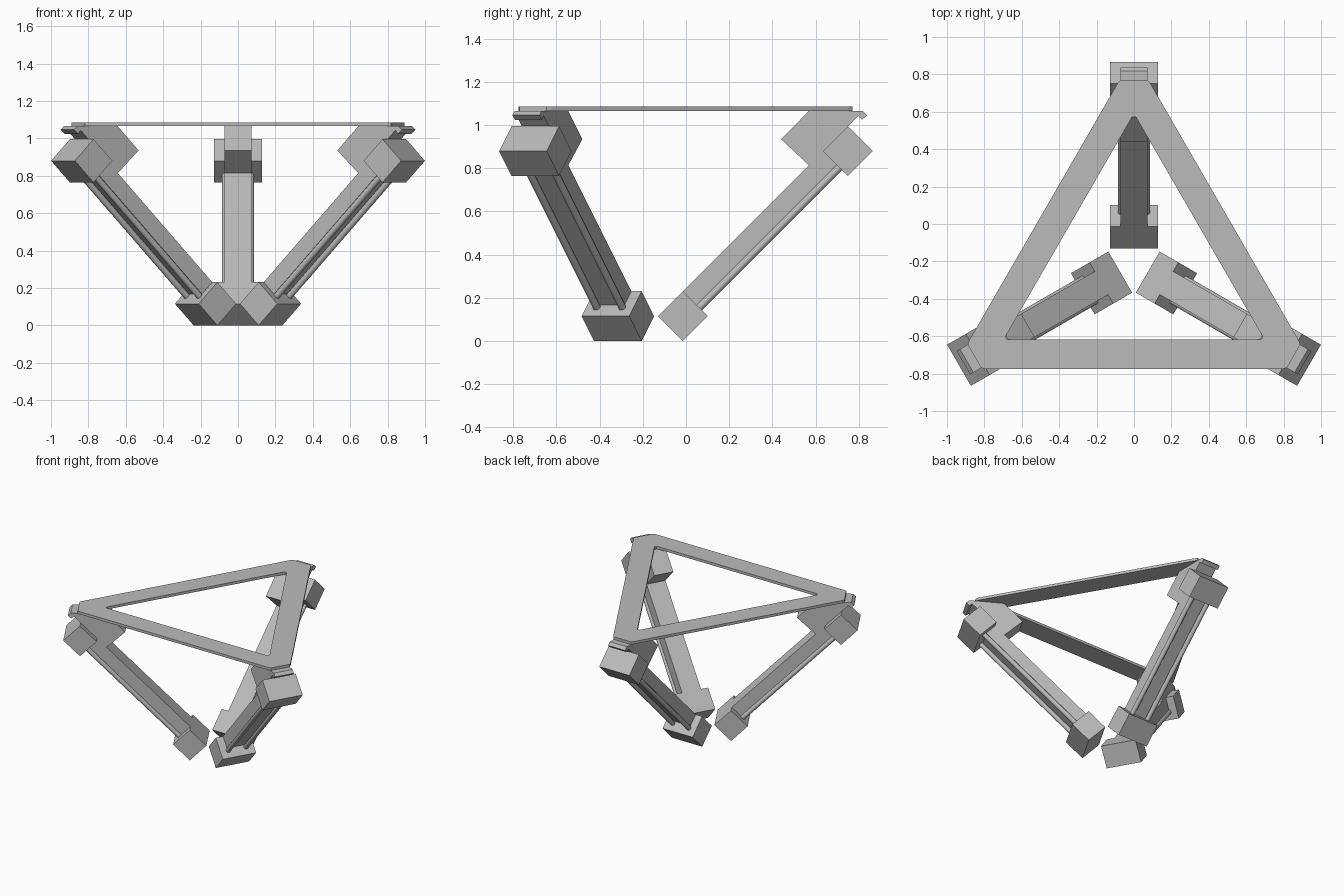
import bpy, bmesh, math
from mathutils import Matrix, Vector

cube = bpy.data.objects.get("Cube")
if cube:
    bpy.data.objects.remove(cube)

grey = bpy.data.materials.new("plain grey")
grey.use_nodes = True
grey.diffuse_color = (0.5, 0.5, 0.5, 1)
grey.node_tree.nodes["Principled BSDF"].inputs["Base Color"].default_value = (0.5, 0.5, 0.5, 1)

CENTRE_Y = -0.215          # axis of the three-fold symmetry
SPAN = 1.081               # distance between the two end blocks of a leg
BASE = Vector((0, -0.0145 - CENTRE_Y, 0.1155))
ALONG = Vector((0, 1, 1)).normalized()
OUT = Vector((0, 1, -1)).normalized()


def add(name, bm, turn=0):
    bmesh.ops.recalc_face_normals(bm, faces=bm.faces)
    mesh = bpy.data.meshes.new(name)
    bm.to_mesh(mesh)
    bm.free()
    mesh.materials.append(grey)
    obj = bpy.data.objects.new(name, mesh)
    obj.location.y = CENTRE_Y
    obj.rotation_euler.z = turn
    bpy.context.collection.objects.link(obj)
    return obj


def prism(points, half):
    """Side profile extruded evenly to both sides of the leg's middle plane."""
    bm = bmesh.new()
    face = bm.faces.new([bm.verts.new((-half, p[1], p[2])) for p in points])
    new = bmesh.ops.extrude_face_region(bm, geom=[face])["geom"]
    verts = [g for g in new if isinstance(g, bmesh.types.BMVert)]
    bmesh.ops.translate(bm, verts=verts, vec=(2 * half, 0, 0))
    return bm


def beam(s0, s1, v0, v1, half):
    """Box aligned with the sloping leg."""
    corners = ((s0, v0), (s1, v0), (s1, v1), (s0, v1))
    return prism([BASE + ALONG * s + OUT * v for s, v in corners], half)


def rod(x, radius):
    bm = bmesh.new()
    bmesh.ops.create_cone(bm, cap_ends=True, segments=16, radius1=radius,
                          radius2=radius, depth=SPAN)
    spin = Vector((0, 0, 1)).rotation_difference(ALONG).to_matrix().to_4x4()
    middle = BASE + ALONG * SPAN / 2 + OUT * 0.026 + Vector((x, 0, 0))
    bmesh.ops.transform(bm, matrix=Matrix.Translation(middle) @ spin, verts=bm.verts)
    for f in bm.faces:
        f.smooth = len(f.verts) == 4
    return bm


# Bracket with a hooked lip that carries the frame corner
bracket = [(0.44, 0.935), (0.57, 1.066), (0.818, 1.066), (0.838, 1.046),
           (0.815, 1.024), (0.797, 1.042), (0.735, 0.98), (0.735, 0.9), (0.57, 0.813)]
bracket = [(0, y - CENTRE_Y, z) for y, z in bracket]

# Three identical legs
H = 0.0817
for label, turn in (("back", 0), ("left", -120), ("right", 120)):
    a = math.radians(turn)
    add(label + "_lower_block", beam(-H, H, -H, H, 0.127), a)
    add(label + "_upper_block", beam(SPAN - H, SPAN + H, -H, H, 0.127), a)
    add(label + "_leg_bar", beam(0, SPAN, -H, 0.008, 0.072), a)
    add(label + "_bracket", prism(bracket, 0.072), a)
    for side in (-1, 1):
        add(label + "_guide_rod", rod(side * 0.068, 0.017), a)


# Triangular frame with blunted corners
def ring(corner):
    return [Matrix.Rotation(math.radians(-120 * k), 3, 'Z') @ Vector((x, y, 0))
            for k in range(3) for x, y in corner]


outer = ring([(-0.086, 0.97), (-0.072, 0.985), (0.072, 0.985), (0.086, 0.97)])
inner = ring([(-0.012, 0.784), (-0.006, 0.79), (0.006, 0.79), (0.012, 0.784)])
bm = bmesh.new()
loops = [[bm.verts.new(p + Vector((0, 0, 1.066))) for p in r] for r in (outer, inner)]
n = len(outer)
for i in range(n):
    j = (i + 1) % n
    bm.faces.new((loops[0][i], loops[0][j], loops[1][j], loops[1][i]))
new = bmesh.ops.extrude_face_region(bm, geom=bm.faces[:])["geom"]
bmesh.ops.translate(bm, vec=(0, 0, 0.02),
                    verts=[g for g in new if isinstance(g, bmesh.types.BMVert)])
add("triangular_frame", bm)
